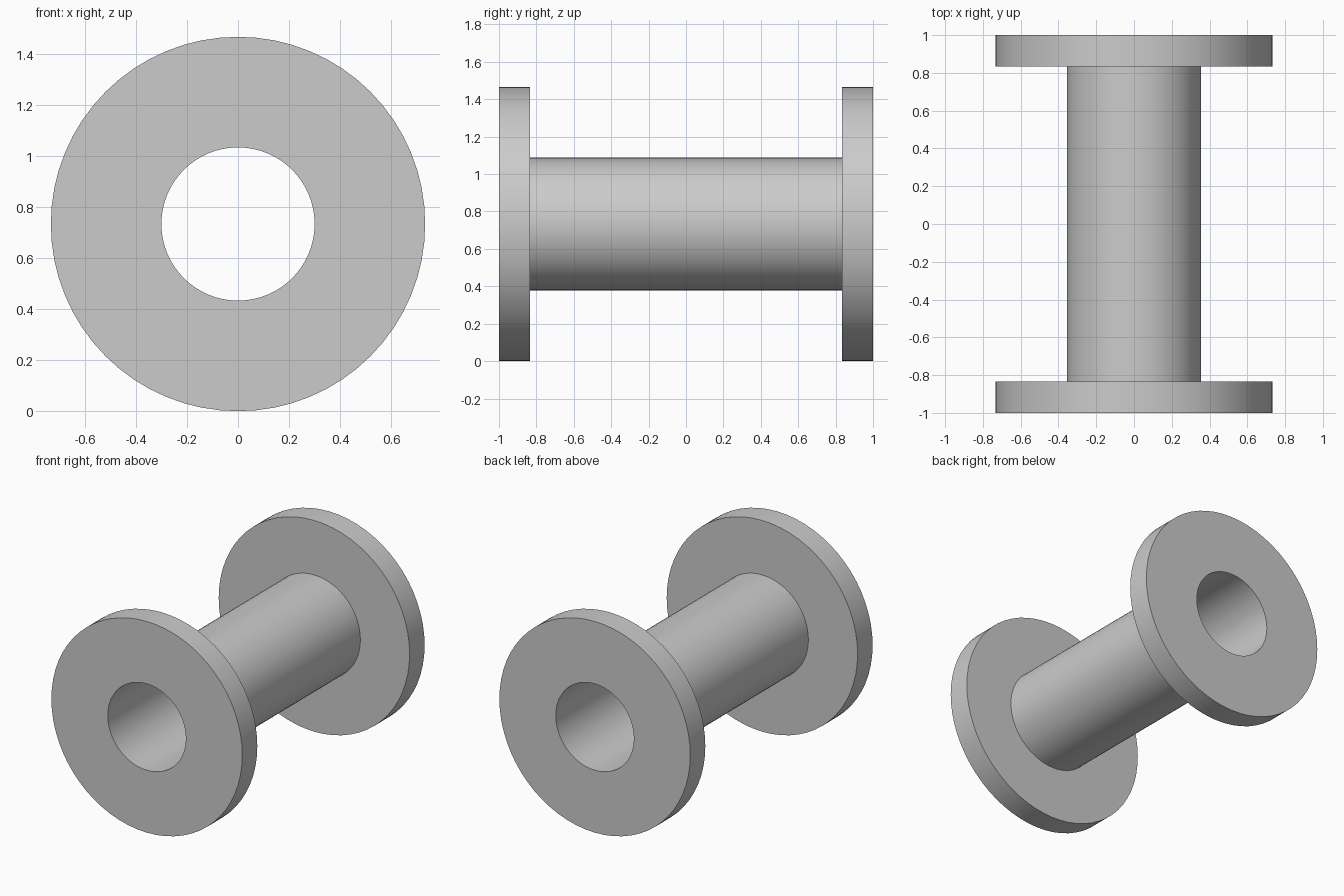
import bpy, bmesh
from math import cos, sin, pi, radians

cube = bpy.data.objects.get("Cube")
if cube:
    bpy.data.objects.remove(cube)

SIDES = 64
RIM, HUB, BORE = 0.733, 0.355, 0.30
END, INNER = 1.0, 0.835

grey = bpy.data.materials.new("plain grey")
grey.use_nodes = True
colour = (0.6, 0.6, 0.6, 1)
grey.diffuse_color = colour
grey.node_tree.nodes["Principled BSDF"].inputs["Base Color"].default_value = colour

# Closed cross-section (radius, y): bore, front flange, hub, back flange
profile = [(BORE, -END), (RIM, -END), (RIM, -INNER), (HUB, -INNER),
           (HUB, INNER), (RIM, INNER), (RIM, END), (BORE, END)]

# Revolve the section around the y axis
bm = bmesh.new()
rings = []
for i in range(SIDES):
    a = 2 * pi * i / SIDES
    rings.append([bm.verts.new((r * cos(a), y, RIM + r * sin(a))) for r, y in profile])
count = len(profile)
for i in range(SIDES):
    here, there = rings[i], rings[(i + 1) % SIDES]
    for j in range(count):
        k = (j + 1) % count
        bm.faces.new((here[j], here[k], there[k], there[j]))
bmesh.ops.recalc_face_normals(bm, faces=bm.faces)

mesh = bpy.data.meshes.new("flanged_spool")
bm.to_mesh(mesh)
bm.free()
mesh.materials.append(grey)
spool = bpy.data.objects.new("flanged_spool", mesh)
bpy.context.collection.objects.link(spool)

# Smooth round walls, crisp rims
bpy.ops.object.select_all(action="DESELECT")
spool.select_set(True)
bpy.context.view_layer.objects.active = spool
bpy.ops.object.shade_smooth_by_angle(angle=radians(30))
